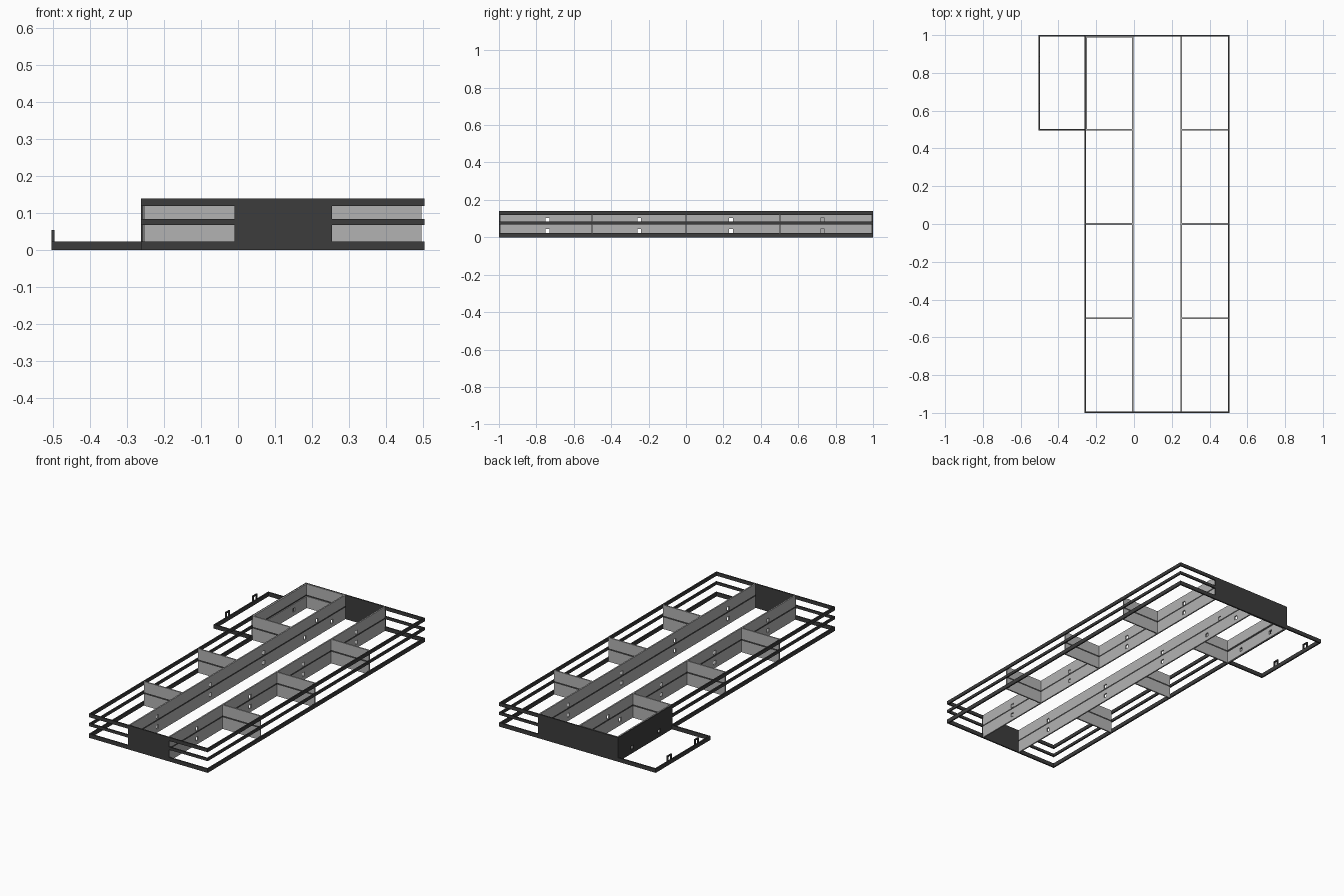
import bpy, bmesh

if "Cube" in bpy.data.objects:
    bpy.data.objects.remove(bpy.data.objects["Cube"])

def material(name, v):
    m = bpy.data.materials.new(name)
    m.diffuse_color = (v, v, v, 1)
    m.use_nodes = True
    m.node_tree.nodes["Principled BSDF"].inputs["Base Color"].default_value = m.diffuse_color
    return m

DARK = material("dark_frame", 0.045)
GREY = material("inner_wall", 0.45)

T = 0.008                                   # wall thickness
XL, XR, XA = -0.262, 0.505, -0.505          # left side, right side, annex side
H1, H2 = -0.006, 0.25                       # hallway wall centres
LOW, MID, TOP = (0, 0.023), (0.068, 0.084), (0.12, 0.14)
STOREYS = [(0, 0.068), (0.078, 0.14)]
DOOR_Z = [(0.022, 0.044), (0.08, 0.102)]
DOOR_W = 0.02

def build(name, boxes, mat):
    """One object from (x0, x1, y0, y1, z0, z1) boxes."""
    bm = bmesh.new()
    for x0, x1, y0, y1, z0, z1 in boxes:
        vs = bmesh.ops.create_cube(bm, size=1)["verts"]
        for v in vs:
            v.co = (x0 + (v.co.x + .5) * (x1 - x0),
                    y0 + (v.co.y + .5) * (y1 - y0),
                    z0 + (v.co.z + .5) * (z1 - z0))
    me = bpy.data.meshes.new(name)
    bm.to_mesh(me)
    bm.free()
    me.materials.append(mat)
    ob = bpy.data.objects.new(name, me)
    bpy.context.collection.objects.link(ob)

def door_wall(x0, x1, y0, y1, z, doors, dz):
    """Boxes of a wall along y, leaving a gap for every door."""
    out, start = [], y0
    for d in sorted(doors):
        a, b = d - DOOR_W / 2, d + DOOR_W / 2
        out += [(x0, x1, start, a, *z), (x0, x1, a, b, dz[1], z[1])]
        if dz[0] > z[0]:
            out.append((x0, x1, a, b, z[0], dz[0]))
        start = b
    return out + [(x0, x1, start, y1, *z)]

# Outer bands around the building, one per level
for name, z in (("base_band", LOW), ("middle_band", MID), ("roof_band", TOP)):
    build(name, [(XL, XR, -1, -1 + T, *z), (XL, XR, 1 - T, 1, *z),
                 (XL, XL + T, -1 + T, 1 - T, *z),
                 (XR - T, XR, -1 + T, 1 - T, *z)], DARK)

# Closed end walls of the hallway; the back one also covers the corner room
build("front_end_wall", [(H1 - T / 2, H2 + T / 2, -1, -1 + T, 0, 0.14)], DARK)
build("back_end_wall", [(XL, H2 + T / 2, 1 - T, 1, 0, 0.14)], DARK)

# Corner room: dark outside wall with two doors, grey lining inside
GATES = [0.62, 0.87]
build("corner_outer_wall",
      door_wall(XL, XL + 0.006, 0.5, 1, (0, 0.14), GATES, DOOR_Z[0]), DARK)
lining = []
for i, z in enumerate(STOREYS):
    lining += door_wall(XL + 0.006, XL + 0.013, 0.5, 1 - T, z,
                        [] if i else GATES, DOOR_Z[i])
    lining.append((XL + 0.013, H1, 1 - T - 0.004, 1 - T, *z))
build("corner_lining", lining, GREY)

# Hallway walls on two storeys with a door to every room
ROOMS = [-0.74, -0.25, 0.24, 0.73]
for name, x in (("left_hall_wall", H1), ("right_hall_wall", H2)):
    boxes = []
    for i, z in enumerate(STOREYS):
        doors = ROOMS[:3] + GATES if (x == H1 and i == 0) else ROOMS
        boxes += door_wall(x - T / 2, x + T / 2, -1 + T, 1 - T, z, doors, DOOR_Z[i])
    build(name, boxes, GREY)
    build(name + "_floor_strip",
          [(x - T / 2, x + T / 2, -1 + T, 1 - T, 0.068, 0.078)], DARK)

# Partitions between the rooms
for side, x0, x1 in (("left", XL + T, H1 - T / 2), ("right", H2 + T / 2, XR - T)):
    ys = (-0.5, 0, 0.5)
    build(side + "_partitions",
          [(x0, x1, y - T / 2, y + T / 2, *z) for y in ys for z in STOREYS], GREY)
    build(side + "_partition_strips",
          [(x0, x1, y - T / 2, y + T / 2, 0.068, 0.078) for y in ys], DARK)

# Low kerb around the annex yard
build("annex_kerb", [(XA, XL, 1 - T, 1, *LOW), (XA, XL, 0.5 - T / 2, 0.5 + T / 2, *LOW),
                     (XA, XA + T, 0.5 + T / 2, 1 - T, *LOW)], DARK)

# Gate frames standing on the kerb
for i, y in enumerate(GATES):
    w, b = 0.018, 0.007
    build(f"gate_frame_{i + 1}",
          [(XA, XA + T, y - w, y - w + b, 0.023, 0.055),
           (XA, XA + T, y + w - b, y + w, 0.023, 0.055),
           (XA, XA + T, y - w + b, y + w - b, 0.048, 0.055)], DARK)
